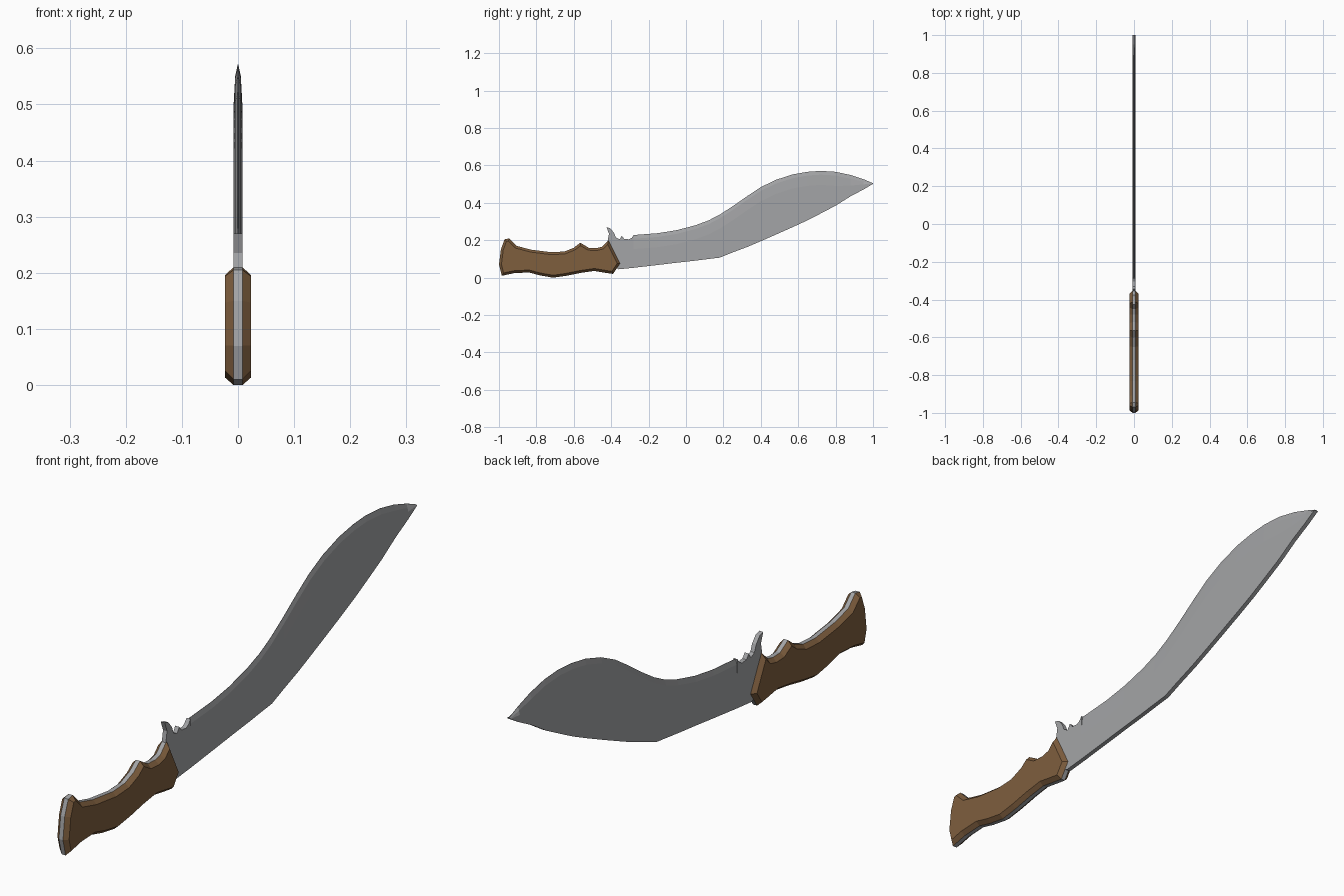
import bpy, bmesh
from mathutils import Vector

if "Cube" in bpy.data.objects:
    bpy.data.objects.remove(bpy.data.objects["Cube"])

def material(name, rgb):
    m = bpy.data.materials.new(name)
    m.diffuse_color = (*rgb, 1)
    m.use_nodes = True
    m.node_tree.nodes["Principled BSDF"].inputs["Base Color"].default_value = m.diffuse_color
    return m

STEEL = material("steel", (0.37, 0.375, 0.385))
WOOD = material("brown wood", (0.21, 0.112, 0.048))
T = 0.008  # half thickness of the steel

def finish(name, bm, mat):
    bmesh.ops.recalc_face_normals(bm, faces=bm.faces)
    me = bpy.data.meshes.new(name)
    bm.to_mesh(me)
    bm.free()
    me.materials.append(mat)
    ob = bpy.data.objects.new(name, me)
    bpy.context.collection.objects.link(ob)

def inset(points, d):
    """Move a clockwise (y, z) outline inwards by d with mitred corners."""
    out = []
    for i, p in enumerate(points):
        p = Vector(p)
        a = (p - Vector(points[i - 1])).normalized()
        b = (Vector(points[(i + 1) % len(points)]) - p).normalized()
        n = Vector((a.y + b.y, -a.x - b.x)).normalized()
        out.append(p + n * d / max(0.6, n.dot(Vector((a.y, -a.x)))))
    return out

def loft(name, rings, mat):
    """Closed solid through a list of (x, outline) rings."""
    bm = bmesh.new()
    vs = [[bm.verts.new((x, p[0], p[1])) for p in pts] for x, pts in rings]
    for r, s in zip(vs, vs[1:]):
        for i in range(len(r)):
            bm.faces.new((r[i - 1], r[i], s[i], s[i - 1]))
    bm.faces.new(vs[0])
    bm.faces.new(vs[-1])
    finish(name, bm, mat)

# Handle outline, clockwise from the lower pommel corner
handle = [(-.985, .01), (-1, .07), (-.99, .15), (-.97, .205), (-.945, .21),
          (-.905, .17), (-.83, .15), (-.72, .136), (-.65, .14), (-.60, .16),
          (-.565, .187), (-.52, .16), (-.48, .158), (-.45, .165), (-.415, .2),
          (-.385, .14), (-.353, .075), (-.39, .02), (-.43, .026), (-.49, .036),
          (-.56, .026), (-.64, .01), (-.71, 0), (-.78, .012), (-.84, .028), (-.92, .024)]
loft("tang", [(-T, handle), (T, handle)], STEEL)
for side, s in (("left", -1), ("right", 1)):
    loft(side + "_grip_scale", [(s * T, handle), (s * .023, inset(handle, .013))], WOOD)

# Spur and notched base of the blade
base = [(-.40, .07), (-.42, .19), (-.412, .235), (-.425, .27), (-.405, .264),
        (-.385, .24), (-.375, .215), (-.355, .205), (-.343, .224), (-.33, .207),
        (-.305, .205), (-.29, .213), (-.28, .228), (-.28, .053), (-.36, .045)]
loft("blade_base", [(-T, base), (T, base)], STEEL)

# Blade stations: y, spine height, cutting edge height
stations = [(-.28, .053, .228), (-.15, .068, .238), (-.05, .08, .254), (.05, .091, .28),
            (.12, .1, .306), (.18, .107, .337), (.25, .135, .382), (.33, .165, .438),
            (.40, .195, .484), (.48, .23, .523), (.57, .27, .552), (.65, .307, .566),
            (.72, .343, .571), (.80, .385, .566), (.88, .435, .549), (.95, .472, .526),
            (1, .502, .505)]
bm = bmesh.new()
rows = []
for y, lo, hi in stations:
    h = hi - lo
    half = [(T, lo), (T, hi - min(.075, h * .5)), (.005, hi - min(.02, h * .25)), (.0005, hi)]
    ring = half + [(-x, z) for x, z in reversed(half)]
    rows.append([bm.verts.new((x, y, z)) for x, z in ring])
for r, s in zip(rows, rows[1:]):
    for i in range(len(r)):
        bm.faces.new((r[i - 1], r[i], s[i], s[i - 1]))
bm.faces.new(rows[0])
bm.faces.new(rows[-1])
finish("blade", bm, STEEL)
